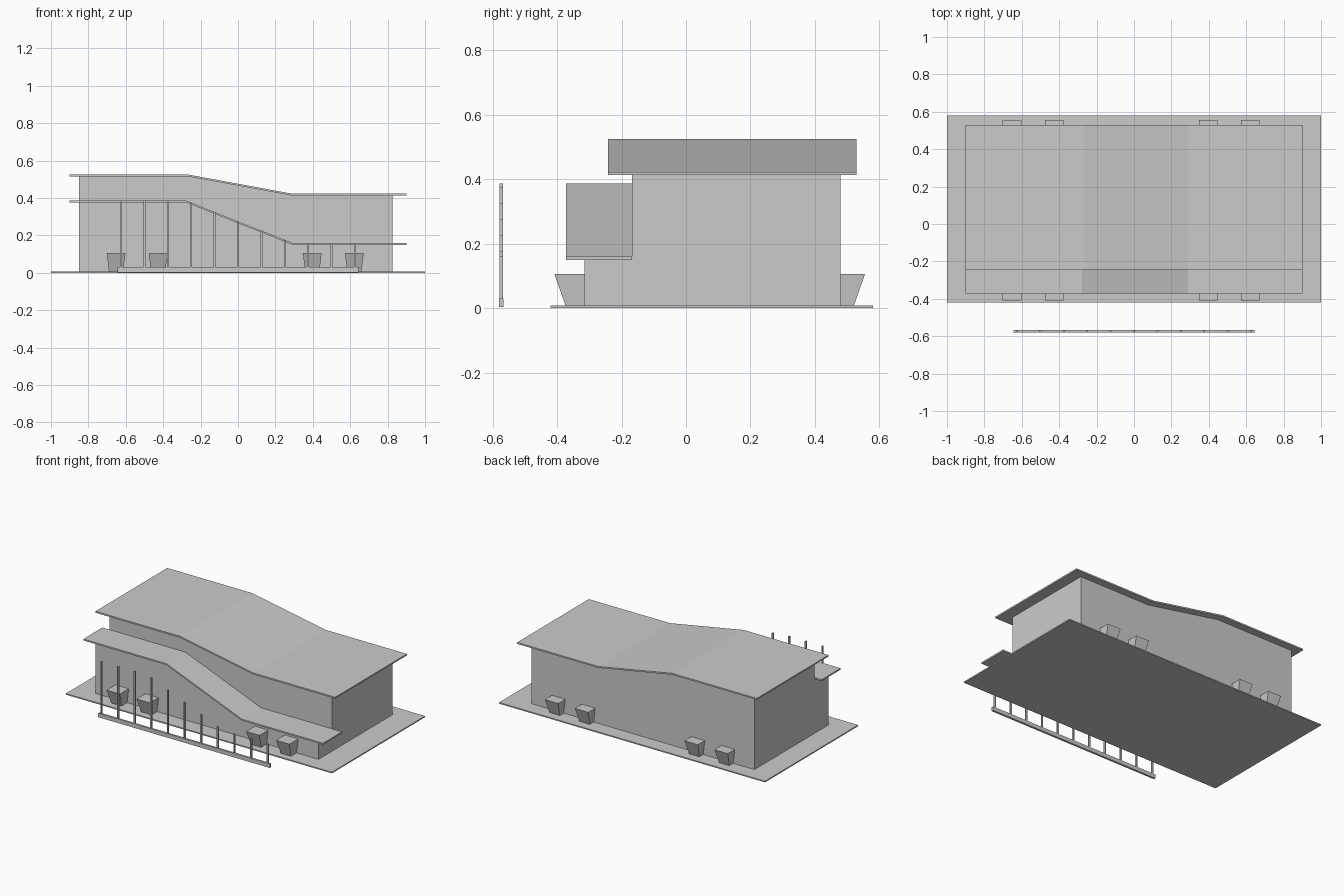
import bpy

if "Cube" in bpy.data.objects:
    bpy.data.objects.remove(bpy.data.objects["Cube"])

def add_mesh(name, verts, faces):
    me = bpy.data.meshes.new(name)
    me.from_pydata(verts, [], faces)
    me.update()
    ob = bpy.data.objects.new(name, me)
    bpy.context.collection.objects.link(ob)
    return ob

def loft(name, a, b):
    """Closed solid between two matching loops."""
    n = len(a)
    sides = [(i, (i + 1) % n, n + (i + 1) % n, n + i) for i in range(n)]
    return add_mesh(name, a + b, [tuple(range(n))[::-1]] + sides + [tuple(range(n, 2 * n))])

def extrude_y(name, profile, y0, y1):
    """Extrude an x-z outline (given clockwise seen from the front) along y."""
    return loft(name, [(x, y1, z) for x, z in profile[::-1]],
                [(x, y0, z) for x, z in profile[::-1]])

def rect(x0, x1, y0, y1, z):
    return [(x0, y0, z), (x1, y0, z), (x1, y1, z), (x0, y1, z)]

def box(name, x0, x1, y0, y1, z0, z1):
    return loft(name, rect(x0, x1, y0, y1, z0), rect(x0, x1, y0, y1, z1))

def sloped(x0, x1, bends, drop=0.0):
    """Flat - slope - flat line in x-z."""
    (xa, za), (xb, zb) = bends
    return [(x0, za - drop), (xa, za - drop), (xb, zb - drop), (x1, zb - drop)]

ROOF = [(-0.265, 0.525), (0.29, 0.423)]
CANOPY = [(-0.278, 0.386), (0.29, 0.16)]
THICK = 0.01

# Paved base
box("ground_slab", -1, 1, -0.42, 0.58, 0, 0.008)

# Walls under a stepped pair of wavy roofs
for part, bends, wall_y, roof_y in (
        ("main", ROOF, (-0.168, 0.479), (-0.242, 0.528)),
        ("front", CANOPY, (-0.314, -0.168), (-0.372, -0.168))):
    wall = [(-0.85, 0.006)] + sloped(-0.85, 0.825, bends, THICK * 0.8) + [(0.825, 0.006)]
    extrude_y(part + "_walls", wall, *wall_y)
    top = sloped(-0.902, 0.9, bends)
    under = sloped(-0.902, 0.9, bends, THICK)
    extrude_y(part + "_roof", top + under[::-1], *roof_y)

# Tapered planters along the front and back walls
for i, x in enumerate((-0.652, -0.427, 0.397, 0.622)):
    for side, y0, y1, y2 in (("front", -0.408, -0.373, -0.314), ("back", 0.555, 0.52, 0.479)):
        lo, hi = (y1, y2) if side == "front" else (y2, y1)
        tlo, thi = (y0, y2) if side == "front" else (y2, y0)
        loft(f"{side}_planter_{i + 1}", rect(x - 0.038, x + 0.038, lo, hi, 0.006),
             rect(x - 0.05, x + 0.05, tlo, thi, 0.106))

# Free-standing row of posts following the canopy line
box("post_rail", -0.645, 0.645, -0.58, -0.566, 0.003, 0.03)
(xa, za), (xb, zb) = CANOPY
for i in range(11):
    x = -0.625 + 0.125 * i
    t = min(max((x - xa) / (xb - xa), 0), 1)
    box(f"post_{i + 1}", x - 0.005, x + 0.005, -0.579, -0.568, 0.02, za + (zb - za) * t)
